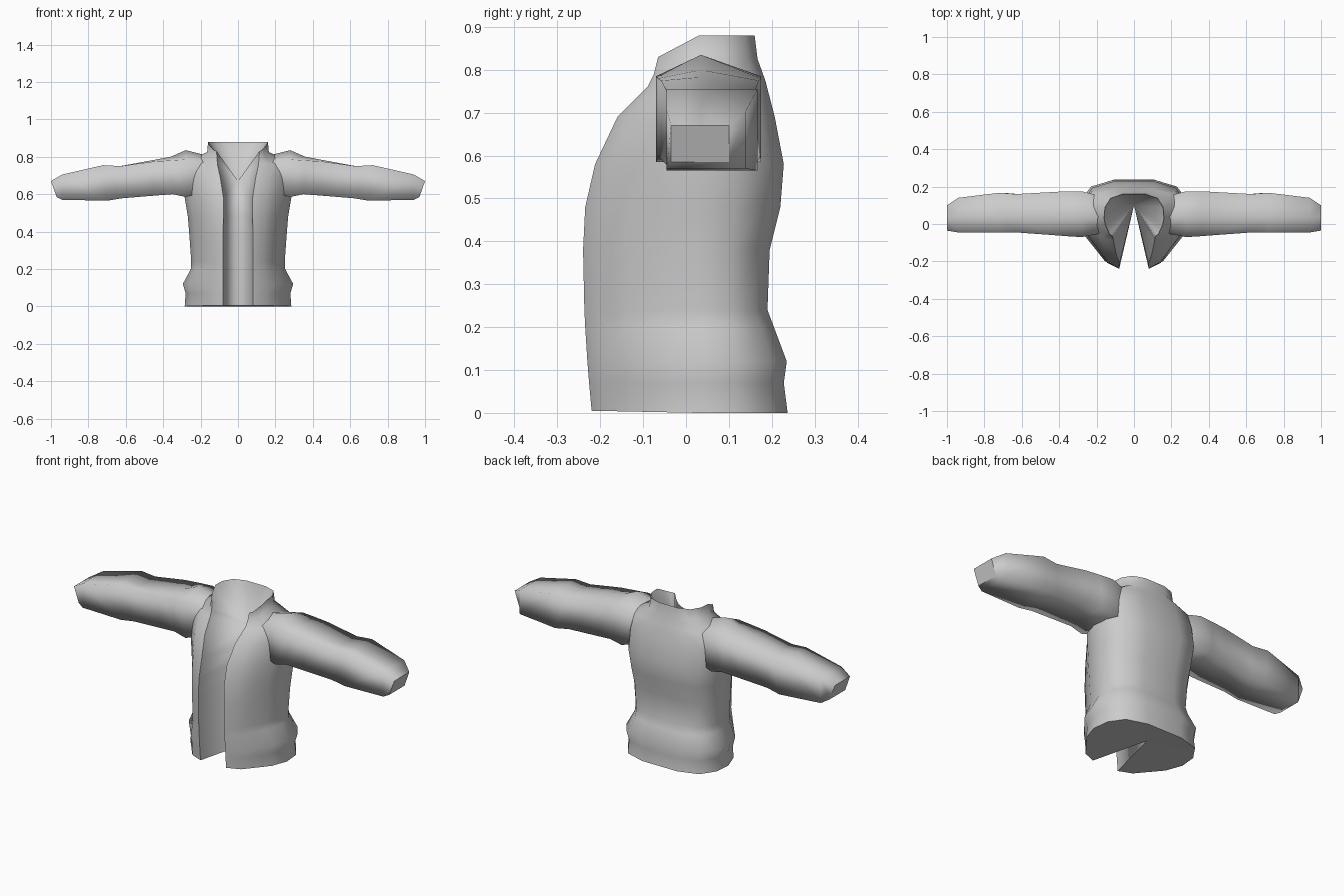
import bpy, bmesh

if "Cube" in bpy.data.objects:
    bpy.data.objects.remove(bpy.data.objects["Cube"], do_unlink=True)

cloth = bpy.data.materials.new("grey cloth")
cloth.use_nodes = True
GREY = (0.6, 0.6, 0.6, 1)
cloth.diffuse_color = GREY
cloth.node_tree.nodes["Principled BSDF"].inputs["Base Color"].default_value = GREY


def finish(bm, name):
    """Weld, smooth and link a mesh; edges between unlike groups stay sharp."""
    bmesh.ops.remove_doubles(bm, verts=bm.verts, dist=0.0005)
    bmesh.ops.recalc_face_normals(bm, faces=bm.faces)
    group = bm.faces.layers.int["group"]
    for f in bm.faces:
        f.smooth = True
    for e in bm.edges:
        if len({f[group] for f in e.link_faces}) > 1:
            e.smooth = False
    mesh = bpy.data.meshes.new(name)
    bm.to_mesh(mesh)
    bm.free()
    mesh.materials.append(cloth)
    bpy.context.collection.objects.link(bpy.data.objects.new(name, mesh))


def start():
    bm = bmesh.new()
    layer = bm.faces.layers.int.new("group")

    def face(points, kind):
        f = bm.faces.new([bm.verts.new(p) for p in points])
        f[layer] = kind
    return bm, face


# Body: front height, back height, front y, back y, half width, opening half width
LEVELS = [
    (0.005, 0, -.22, .237, .285, .08),
    (.07, .07, -.226, .228, .28, .08),
    (.12, .12, -.23, .235, .295, .08),
    (.2, .2, -.235, .205, .252, .08),
    (.24, .24, -.237, .19, .25, .08),
    (.38, .38, -.24, .195, .26, .08),
    (.48, .48, -.235, .22, .268, .078),
    (.58, .58, -.212, .228, .285, .078),
    (.69, .69, -.16, .207, .285, .095),
    (.76, .775, -.09, .185, .27, .11),
    (.79, .825, -.075, .167, .165, .112),
    (.83, .88, -.065, .16, .16, .115),
]
FRONT = [(0, 1), (.35, .88), (.6, .62), (.85, .36), (1, 0)]
BACK = [(.97, .45), (.78, .83), (.38, 1), (0, 1)]
MID_Y = .03
APEX_Y, APEX_Z = .1, .67


def half_ring(side, zf, zb, yf, yb, w, gap):
    ring = [(side * (gap + (w - gap) * t), MID_Y + (yf - MID_Y) * v, zb + (zf - zb) * v)
            for t, v in FRONT]
    return ring + [(side * w * t, MID_Y + (yb - MID_Y) * v, zb) for t, v in BACK]


bm, face = start()
for side in (1, -1):
    rings = [half_ring(side, *lv) for lv in LEVELS]
    spine = [(0, APEX_Y, min(lv[0], APEX_Z)) for lv in LEVELS]
    for i in range(len(rings) - 1):
        a, b = rings[i], rings[i + 1]
        for j in range(len(a) - 1):
            face((a[j], a[j + 1], b[j + 1], b[j]), 0)
        # Inner wall of the front opening
        if spine[i] == spine[i + 1]:
            face((a[0], b[0], spine[i]), 1)
        else:
            face((a[0], b[0], spine[i + 1], spine[i]), 1)
    # Hem underside and collar lining
    for j in range(len(rings[0]) - 1):
        face((rings[0][j], rings[0][j + 1], spine[0]), 2)
        face((rings[-1][j], rings[-1][j + 1], spine[-1]), 1)
finish(bm, "jacket_body")

# Sleeves: x at top, x at bottom, bottom z, top z, front y, back y, ridge height
STATIONS = [
    (.18, .18, .61, .77, -.05, .15, .04),
    (.28, .28, .585, .785, -.07, .175, .05),
    (.36, .35, .6, .78, -.065, .175, .02),
    (.45, .45, .592, .775, -.058, .17, .008),
    (.63, .62, .578, .75, -.045, .16, 0),
    (.72, .7, .565, .755, -.045, .167, 0),
    (.94, .94, .57, .705, -.045, .14, 0),
    (1, .97, .585, .67, -.035, .1, 0),
]


def sleeve_ring(side, xt, xb, zb, zt, yf, yb, ridge):
    return [(side * xb, yf, zb), (side * xt, yf, zt), (side * xt, .035, zt + ridge),
            (side * xt, yb, zt), (side * xb, yb, zb)]


for side, name in ((1, "left_sleeve"), (-1, "right_sleeve")):
    bm, face = start()
    rings = [sleeve_ring(side, *st) for st in STATIONS]
    for a, b in zip(rings, rings[1:]):
        for j in range(len(a)):
            k = (j + 1) % len(a)
            face((a[j], a[k], b[k], b[j]), 0)
    face(rings[0], 1)
    face(rings[-1], 1)
    finish(bm, name)
